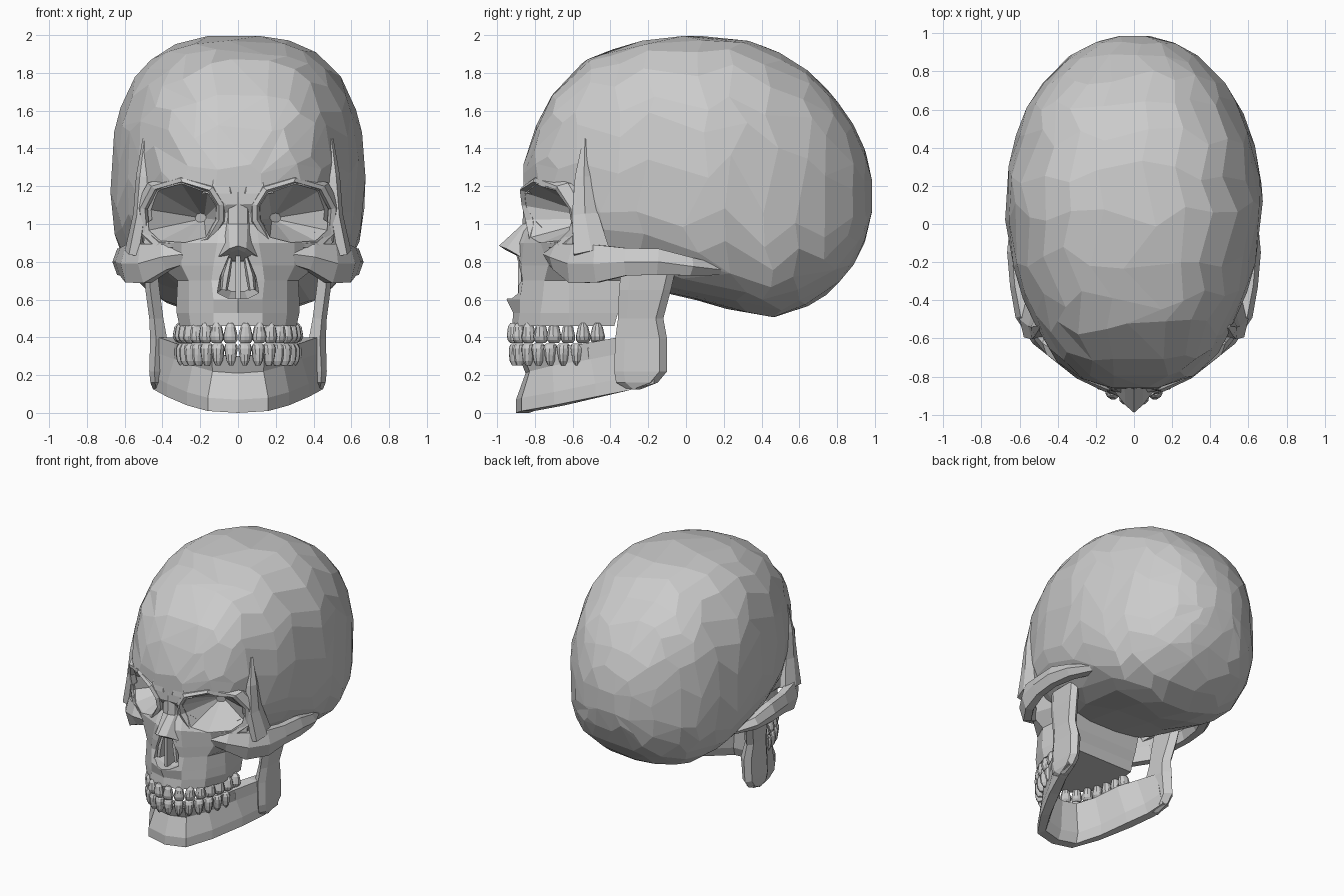
import bpy, bmesh, math, random
from mathutils import Vector

if "Cube" in bpy.data.objects:
    bpy.data.objects.remove(bpy.data.objects["Cube"])

random.seed(4)


def loft(name, rings, mirror=False, closed=False):
    """Skin a list of equal-length rings; optionally add the mirrored half."""
    bm = bmesh.new()
    for s in ((1, -1) if mirror else (1,)):
        vs = [[bm.verts.new((p[0] * s, p[1], p[2])) for p in r] for r in rings]
        n = len(vs[0])
        for i in range(len(vs) if closed else len(vs) - 1):
            a, b = vs[i], vs[(i + 1) % len(vs)]
            for j in range(n):
                k = (j + 1) % n
                bm.faces.new((a[j], a[k], b[k], b[j]))
        if not closed:
            bm.faces.new(vs[0])
            bm.faces.new(vs[-1])
    bmesh.ops.recalc_face_normals(bm, faces=bm.faces)
    me = bpy.data.meshes.new(name)
    bm.to_mesh(me)
    bm.free()
    ob = bpy.data.objects.new(name, me)
    bpy.context.collection.objects.link(ob)
    return ob


def sweep(name, pts, up, seg=6):
    """Mirrored bar along (x, y, z, radius along up, radius across)."""
    rings, n = [], len(pts)
    P = [Vector(p[:3]) for p in pts]
    for i, p in enumerate(pts):
        t = (P[min(i + 1, n - 1)] - P[max(i - 1, 0)]).normalized()
        u = Vector(up)
        u = (u - t * u.dot(t)).normalized()
        v = t.cross(u)
        ang = [math.tau * (k + .5) / seg for k in range(seg)]
        rings.append([P[i] + u * p[3] * math.cos(q) + v * p[4] * math.sin(q) for q in ang])
    return loft(name, rings, True)


def cut(ob, *cutters):
    for c in cutters:
        m = ob.modifiers.new("cut", 'BOOLEAN')
        m.operation, m.solver, m.object = 'DIFFERENCE', 'EXACT', c
        c.hide_render = True


def half_ring(half):
    """Full outline from right-half points; the first lies on the centre line."""
    return list(half) + [(-x, y, z) for x, y, z in half[:0:-1]]


# Braincase: super-elliptic sections along y (y, half width, top, bottom), irregular facets
sections = [(-.86, .13, 1.32, 1.1), (-.80, .31, 1.51, 1.0), (-.70, .43, 1.705, .9),
            (-.55, .51, 1.86, .78), (-.40, .58, 1.925, .70), (-.20, .64, 1.98, .65),
            (.05, .68, 2.005, .60), (.28, .665, 1.985, .53), (.45, .625, 1.935, .50),
            (.62, .56, 1.835, .55), (.77, .46, 1.70, .64), (.88, .34, 1.54, .77),
            (.95, .22, 1.39, .91), (.985, .09, 1.24, 1.05)]
rings, last = [], len(sections) - 1
for i in range(last + 1):
    ring = []
    for k in range(26):
        t = i + (random.uniform(-.33, .33) if 0 < i < last else 0)
        lo = min(int(t), last - 1)
        y, w, zt, zb = Vector(sections[lo]).lerp(Vector(sections[lo + 1]), t - lo)
        zc = zb + (zt - zb) * .42
        a = math.tau * (k + .5 * (i % 2) + random.uniform(-.25, .25)) / 26
        c, s = math.cos(a), math.sin(a)
        x = w * math.copysign(abs(c) ** (2 / 2.6), c)
        z = zc + (zt - zc if s > 0 else zc - zb) * math.copysign(abs(s) ** (2 / 2.6), s)
        ring.append((x, y, z))
    rings.append(ring)
cranium = loft("cranium", rings)
dec = cranium.modifiers.new("facets", 'DECIMATE')
dec.ratio = .75

# Midface: horizontal outlines from jaw edge up to the brow
levels = [(.46, [(0, -.92), (.13, -.89), (.25, -.77), (.31, -.62), (.29, -.38)]),
          (.53, [(0, -.915), (.13, -.88), (.26, -.77), (.325, -.62), (.29, -.36)]),
          (.60, [(0, -.95), (.13, -.88), (.26, -.76), (.325, -.62), (.29, -.33)]),
          (.70, [(0, -.88), (.14, -.865), (.26, -.75), (.32, -.62), (.29, -.30)]),
          (.78, [(0, -.90), (.13, -.87), (.30, -.73), (.42, -.63), (.32, -.30)]),
          (.90, [(0, -.92), (.11, -.86), (.30, -.77), (.50, -.60), (.38, -.38)]),
          (1.0, [(0, -.84), (.10, -.82), (.30, -.74), (.49, -.60), (.38, -.40)]),
          (1.15, [(0, -.85), (.10, -.83), (.20, -.76), (.30, -.60), (.20, -.40)])]
midface = loft("midface", [half_ring([(x, y, z) for x, y in h]) for z, h in levels])

# Eye sockets: rim outline drives both the cutter and the sloping brow and cheek margin
rim = [(.10, -.86, 1.10), (.15, -.87, 1.18), (.30, -.80, 1.225), (.44, -.685, 1.185),
       (.495, -.61, 1.08), (.485, -.59, .96), (.42, -.67, .90), (.28, -.765, .89),
       (.16, -.82, .92), (.10, -.84, 1.02)]
centre, apex = Vector((.29, 0, 1.06)), Vector((.18, -.45, 1.03))


def margin(k, dy):
    return [Vector((centre.x + (x - centre.x) * k, y + dy, centre.z + (z - centre.z) * k)) for x, y, z in rim]


edge = margin(.93, 0)
socket = loft("socket_cutter", [margin(.93, -.3), edge,
                                [p.lerp(apex, .4) + (p - apex) * .06 for p in edge],
                                [p.lerp(apex, .85) for p in edge]], mirror=True)
loft("orbital_margin", list(zip(margin(.92, .02), margin(.99, -.01), margin(1.12, .0),
                                margin(1.26, .06), margin(1.15, .13), margin(.91, .09))),
     mirror=True, closed=True)

# Nose: pear-shaped opening, nasal bones, septum and turbinates
pear = [(0, .88), (.05, .83), (.095, .72), (.11, .635), (.05, .605), (-.05, .605),
        (-.11, .635), (-.095, .72), (-.05, .83)]
opening = loft("nose_cutter", [[(x * k, y, .73 + (z - .73) * k) for x, z in pear]
                               for y, k in ((-1.1, 1), (-.85, 1), (-.62, .7))])
cut(cranium, socket)
cut(midface, socket, opening)
loft("nasal_bones", [half_ring(h) for h in (
    [(0, -.86, 1.2), (.05, -.84, 1.2), (.08, -.72, 1.2)],
    [(0, -.865, 1.0), (.05, -.85, 1.0), (.10, -.74, 1.0)],
    [(0, -.99, .885), (.045, -.95, .87), (.14, -.83, .80)],
    [(0, -.96, .865), (.035, -.93, .85), (.11, -.82, .80)])])
loft("nasal_septum", [[(-.012, -.89, z), (.012, -.89, z), (.012, -.6, z), (-.012, -.6, z)]
                      for z in (.6, .87)])
sweep("turbinates", [(.075, -.83, .65, .05, .02), (.065, -.83, .73, .05, .025),
                     (.04, -.83, .83, .04, .012)], (0, 1, 0))

# Brow ridges, outer eye pillars, cheekbones with arches
sweep("brow_ridge", [(.10, -.80, 1.45, .012, .01), (.09, -.82, 1.32, .03, .06),
                     (.09, -.83, 1.16, .04, .10)], (0, 1, 0))
sweep("temporal_pillar", [(.485, -.535, 1.45, .012, .02), (.50, -.54, 1.25, .055, .04),
                          (.515, -.535, 1.05, .08, .04), (.55, -.50, .85, .11, .05)], (0, 1, 0))
sweep("cheekbone_arch", [(.28, -.70, .84, .06, .06), (.38, -.67, .825, .08, .06),
                         (.49, -.59, .79, .12, .055), (.57, -.47, .79, .115, .055),
                         (.60, -.32, .80, .085, .05), (.615, -.15, .80, .08, .05),
                         (.59, .02, .775, .055, .06), (.51, .19, .755, .03, .05)], (0, 0, 1))

# Lower jaw body: (bottom outer xyz, top outer xyz, thickness, chin hollow)
jaw = [(0, -.90, 0, 0, -.885, .30, .10, .4), (.16, -.87, .01, .14, -.865, .31, .10, .4),
       (.27, -.70, .04, .25, -.74, .34, .10, .25), (.375, -.48, .085, .335, -.52, .37, .10, .1),
       (.44, -.30, .12, .42, -.36, .40, .09, 0), (.462, -.17, .155, .46, -.2, .40, .08, 0)]
rings = []
for s, stations in ((-1, jaw[:0:-1]), (1, jaw)):
    for bx, by, bz, tx, ty, tz, th, hollow in stations:
        B, T = Vector((bx * s, by, bz)), Vector((tx * s, ty, tz))
        inward = (Vector((0, -.3, 0)) - Vector((B.x, min(by, -.3), 0))).normalized() * th
        rings.append([B, B + Vector((0, 0, .07)), B.lerp(T, .7) + inward * hollow, T,
                      T + inward, B + inward + Vector((0, 0, .07)), B + inward * .7])
loft("jaw_body", rings)

# Jaw branches: (z, front y, back y, outer x, thickness)
branch = [(.125, -.31, -.24, .45, .05), (.16, -.37, -.15, .464, .07), (.22, -.38, -.10, .47, .08),
          (.39, -.375, -.10, .465, .09), (.50, -.36, -.12, .47, .075),
          (.65, -.355, -.08, .49, .075), (.78, -.34, -.05, .50, .07)]
loft("jaw_branch", [[(x - t * .35, f, z), (x, f + .05, z), (x, b - .04, z), (x - t * .4, b, z),
                     (x - t, b - .04, z), (x - t, f + .05, z)] for z, f, b, x, t in branch], mirror=True)


def teeth(name, ax, y_back, y_front, profile):
    """Row of eight teeth a side, spaced evenly along a half-elliptic arch."""
    arc = [Vector((ax * math.sin(t), y_back - (y_back - y_front) * math.cos(t), 0))
           for t in (math.pi / 2 * i / 200 for i in range(201))]
    dist = [0]
    for a, b in zip(arc, arc[1:]):
        dist.append(dist[-1] + (b - a).length)
    for i in range(8):
        d = dist[-1] * (i + .5) / 8
        k = next(j for j, v in enumerate(dist) if v >= d)
        t = (arc[k] - arc[k - 1]).normalized()
        nrm = Vector((t.y, -t.x, 0))
        half_w, half_d = dist[-1] / 16, .03 + .002 * i
        rings = []
        for z, kw, kd in profile:
            ring = []
            for q in range(10):
                a = math.tau * q / 10
                p = arc[k] + t * half_w * kw * math.cos(a) + nrm * half_d * kd * math.sin(a)
                ring.append((p.x, p.y, z))
            rings.append(ring)
        loft(f"{name}_{i + 1}", rings, mirror=True)


# Teeth rows
teeth("upper_tooth", .30, -.43, -.92,
      [(.475, .35, .5), (.455, .7, .9), (.43, .85, 1), (.405, 1, 1.1), (.385, .95, .9), (.37, .7, .5)])
teeth("lower_tooth", .295, -.47, -.91,
      [(.25, .3, .5), (.275, .65, .9), (.31, .85, 1.05), (.34, 1, 1.05), (.36, .9, .8), (.368, .65, .5)])
